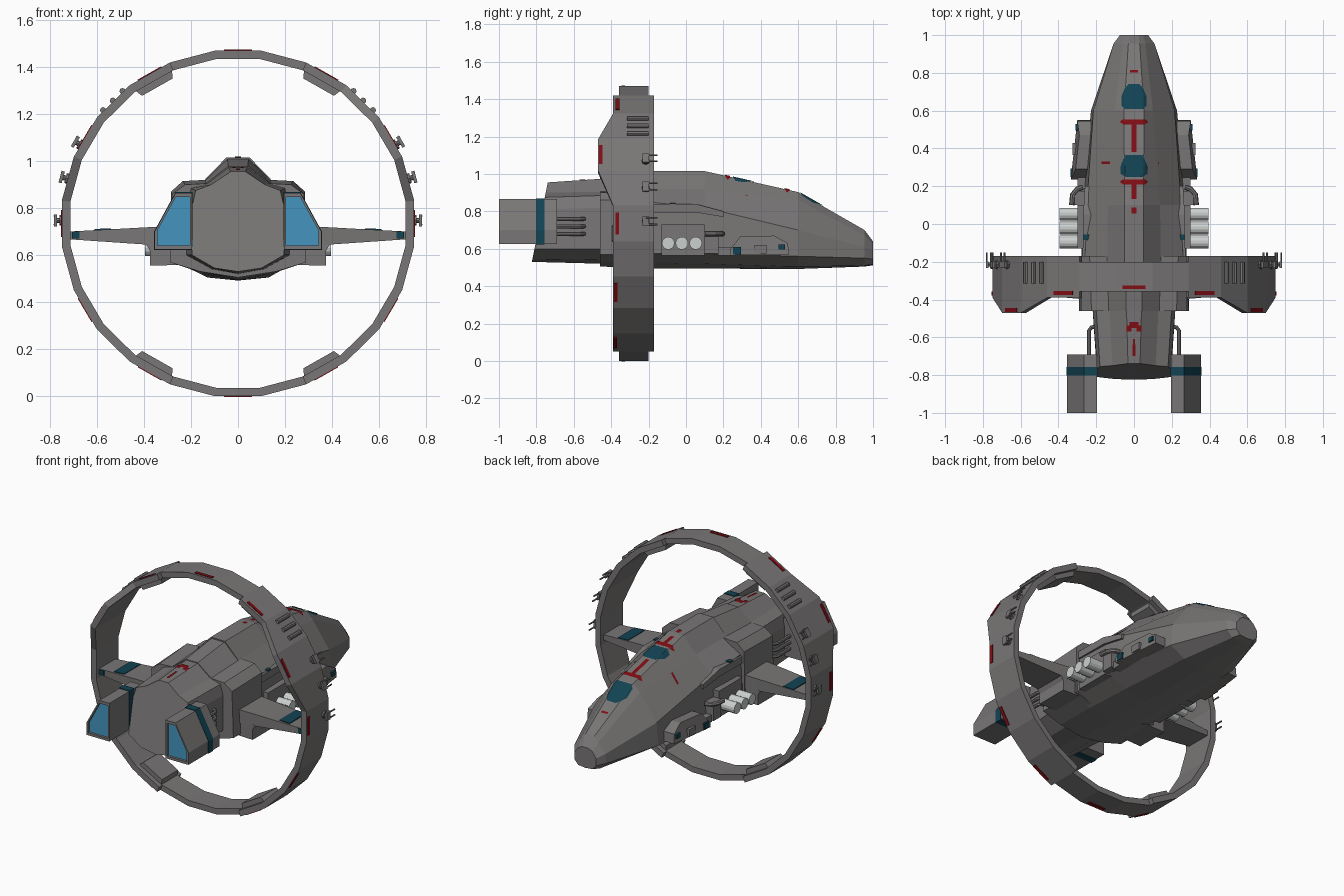
import bpy, bmesh, math
from mathutils import Vector, Matrix
from mathutils.bvhtree import BVHTree

if "Cube" in bpy.data.objects:
    bpy.data.objects.remove(bpy.data.objects["Cube"])


def material(name, rgb):
    m = bpy.data.materials.new(name)
    m.diffuse_color = (*rgb, 1)
    m.use_nodes = True
    m.node_tree.nodes["Principled BSDF"].inputs["Base Color"].default_value = m.diffuse_color
    return m


GREY = material("hull_grey", (0.19, 0.182, 0.18))
TEAL = material("dark_teal", (0.006, 0.055, 0.085))
RED = material("dark_red", (0.22, 0.004, 0.007))
BLUE = material("exhaust_blue", (0.06, 0.30, 0.52))
LIGHT = material("light_grey", (0.60, 0.63, 0.62))


def add(name, verts, faces, mat, mirror=False, M=None):
    if M:
        verts = [M @ Vector(v) for v in verts]
    me = bpy.data.meshes.new(name)
    me.from_pydata([tuple(v) for v in verts], [], faces)
    me.materials.append(mat)
    bm = bmesh.new()
    bm.from_mesh(me)
    bmesh.ops.recalc_face_normals(bm, faces=bm.faces)
    bm.to_mesh(me)
    bm.free()
    ob = bpy.data.objects.new(name, me)
    bpy.context.collection.objects.link(ob)
    if mirror:
        ob.modifiers.new("Mirror", 'MIRROR').use_mirror_merge = False
    return ob


def loft(name, rings, mat=GREY, mirror=False, M=None):
    """Skin a list of equal-length closed rings and cap both ends."""
    n = len(rings[0])
    verts = [p for r in rings for p in r]
    faces = [(k*n+i, k*n+(i+1) % n, (k+1)*n+(i+1) % n, (k+1)*n+i)
             for k in range(len(rings)-1) for i in range(n)]
    faces += [tuple(range(n)), tuple(range(len(verts)-n, len(verts)))]
    return add(name, verts, faces, mat, mirror, M)


def box(name, x, y, z, mat=GREY, mirror=False, M=None):
    ring = [(x[0], y[0]), (x[1], y[0]), (x[1], y[1]), (x[0], y[1])]
    return loft(name, [[(a, b, c) for a, b in ring] for c in z], mat, mirror, M)


def tube(name, path, r, mat=GREY, n=10, mirror=False, M=None):
    pts = [Vector(p) for p in path]
    rings = []
    for i, p in enumerate(pts):
        d = pts[min(i+1, len(pts)-1)] - pts[max(i-1, 0)]
        q = d.to_track_quat('Z', 'Y')
        rings.append([p + q @ Vector((r*math.cos(2*math.pi*k/n), r*math.sin(2*math.pi*k/n), 0))
                      for k in range(n)])
    return loft(name, rings, mat, mirror, M)


def section(y, half, shear=0):
    """Mirror a half profile (top to keel) into a full hull ring."""
    full = half + [(-x, z) for x, z in reversed(half[:-1])]
    return [(x, y + shear*(z-0.6), z) for x, z in full]


# ---- Main hull: nose, collar under the ring, tail
hull = [
    loft("front_hull", [
        section(1.0, [(.025, .64), (.05, .625), (.075, .59), (.075, .545), (.05, .517), (0, .512)]),
        section(.955, [(.03, .70), (.06, .672), (.108, .61), (.108, .55), (.07, .51), (0, .505)]),
        section(.60, [(.053, .903), (.10, .86), (.215, .70), (.228, .56), (.13, .505), (0, .492)]),
        section(.10, [(.05, 1.015), (.138, .92), (.25, .82), (.272, .575), (.15, .52), (0, .494)]),
        section(-.20, [(.05, 1.015), (.142, .92), (.26, .85), (.28, .575), (.16, .525), (0, .496)])]),
    loft("collar", [
        section(-.17, [(.045, 1.012), (.14, .92), (.235, .915), (.285, .87), (.29, .57), (.16, .527), (0, .497)]),
        section(-.46, [(.042, .978), (.135, .905), (.225, .90), (.28, .86), (.29, .57), (.16, .53), (0, .505)])]),
    loft("tail_hull", [
        section(-.44, [(.04, .975), (.13, .905), (.20, .885), (.22, .82), (.22, .60), (.11, .54), (0, .52)]),
        section(-.81, [(.032, .955), (.115, .90), (.18, .875), (.195, .81), (.195, .60), (.10, .545), (0, .53)], .2)])]
trees = [BVHTree.FromPolygons([v.co for v in o.data.vertices],
                              [tuple(p.vertices) for p in o.data.polygons]) for o in hull]


def decal(name, rows, mat, cx=0.0, mirror=False, cols=13):
    """Thin painted plate laid over the hull; rows are (y, half width)."""
    verts = []
    for y, w in rows:
        for i in range(cols):
            x = cx + w*(2*i/(cols-1) - 1)
            hits = [t.ray_cast(Vector((x, y, 3)), Vector((0, 0, -1)))[0] for t in trees]
            verts.append((x, y, max([h.z for h in hits if h] or [.9]) + .005))
    faces = [(k*cols+i, k*cols+i+1, (k+1)*cols+i+1, (k+1)*cols+i)
             for k in range(len(rows)-1) for i in range(cols-1)]
    ob = add(name, verts, faces, mat, mirror)
    if ob.data.polygons[0].normal.z < 0:
        ob.data.flip_normals()


# Painted top markings
decal("front_window", [(.61, .05), (.625, .065), (.68, .065), (.72, .048), (.74, .03)], TEAL)
decal("rear_window", [(.25, .045), (.265, .072), (.31, .07), (.345, .055), (.365, .045)], TEAL)
for y, y0 in ((.54, .38), (.222, .055)):
    decal("red_bar", [(y-.014, .055), (y, .075), (y+.014, .06)], RED)
    decal("red_stripe", [(y0, .012), (y-.014, .012)], RED, cols=3)
decal("nose_mark", [(.803, .022), (.815, .022)], RED, cols=5)
decal("side_dash", [(.318, .022), (.332, .022)], RED, .15, True, cols=5)
for y, c in ((-.53, .01), (-.55, .026)):
    decal("tail_chevron", [(y-.02, .014), (y+.012, .014)], RED, c, True, cols=5)
decal("tail_stripe", [(-.70, .008), (-.61, .006)], RED, cols=3)

# ---- Big ring: 24 flat segments, narrow at top and bottom, swept back at the shoulders
R, CZ, STEP = .741, .735, math.radians(15)


def rim(deg, r):
    a = math.radians(deg)
    return 1.02*r*math.sin(a), CZ + r*math.cos(a)


def back_edge(deg):
    d = abs((deg+180) % 360 - 180)
    return -.47 if 50 < d < 70 else -.39


for i in range(24):
    mid = 15*i
    d = abs((mid+180) % 360 - 180)
    narrow = d < 20 or d > 160
    rings = []
    for deg in (mid-7.5, mid+7.5):
        (xo, zo), (xi, zi) = rim(deg, R), rim(deg, R-.036)
        yb, yf = (-.357, -.20) if narrow else (back_edge(deg), -.17)
        rings.append([(xo, yb, zo), (xo, yf, zo), (xi, yf, zi), (xi, yb, zi)])
    loft("ring_segment", rings)


def frame(deg):
    """Local axes on the ring: x along the rim, y fore-aft, z outward."""
    a = math.radians(deg)
    mid = 15*round(deg/15)
    (x0, z0), (x1, z1) = rim(mid-7.5, R), rim(mid+7.5, R)
    o = Vector(((x0+x1)/2, 0, (z0+z1)/2))
    t = Vector((x1-x0, 0, z1-z0)).normalized()
    n = Vector((-t.z, 0, t.x))
    o += t*R*(a-math.radians(mid))
    return Matrix(((t.x, 0, n.x, o.x), (0, 1, 0, 0), (t.z, 0, n.z, o.z), (0, 0, 0, 1)))


# Red plates around the rim
for deg, y in ((0, -.335), (180, -.335)):
    box("rim_red_plate", (-.06, .06), (y-.01, y+.01), (-.002, .004), RED, M=frame(deg))
for deg, y in ((30, -.366), (60, -.456), (90, -.368), (120, -.375), (150, -.378)):
    box("rim_red_plate", (-.058, .058), (y-.01, y+.01), (-.002, .004), RED, True, frame(deg))
# Inner pads
for deg in (30, 150):
    prof = [(-.09, -.03), (-.075, -.065), (.075, -.065), (.09, -.03)]
    loft("ring_inner_pad", [[(x, y, z) for x, z in prof] for y in (-.36, -.20)],
         mirror=True, M=frame(deg))
# Vent bars and gun turrets
for off in (-.058, 0, .058):
    tube("vent_bar", [(off, -.315, .004), (off, -.20, .004)], .013, n=8, mirror=True, M=frame(45))
for deg in (63, 75, 89):
    M = frame(deg)
    tube("turret_stem", [(0, -.215, -.005), (0, -.215, .03)], .011, n=8, mirror=True, M=M)
    tube("turret_base", [(0, -.215, -.002), (0, -.215, .01)], .022, n=8, mirror=True, M=M)
    box("turret_head", (-.026, .026), (-.232, -.198), (.02, .034), GREY, True, M)
    for t in (-.018, .018):
        tube("turret_barrel", [(t, -.215, .03), (t, -.152, .03)], .005, n=6, mirror=True, M=M)

# ---- Struts joining hull and ring
def strut_ring(x, y0, y1, z0, z1):
    return [(x, y0, z0), (x, y1, z0), (x, y1, z1), (x, y0, z1)]


loft("strut", [strut_ring(.25, -.40, -.17, .638, .725), strut_ring(.36, -.39, -.18, .643, .72),
               strut_ring(.725, -.36, -.20, .668, .70)], mirror=True)
loft("strut_band", [strut_ring(.54, -.36, -.195, .665, .714), strut_ring(.61, -.36, -.195, .668, .7115)],
     TEAL, True)
box("strut_end_mark", (.675, .706), (-.370, -.362), (.67, .70), TEAL, True)
root = [(.2, .56), (.375, .555), (.375, .62), (.39, .645), (.36, .66), (.2, .66)]
loft("strut_root", [[(x, y, z) for x, z in root] for y in (-.39, -.18)], mirror=True)

# ---- Engines with recessed glowing exhausts
eng = [(.195, .625), (.355, .625), (.355, .70), (.265, .865), (.195, .865)]


def engine_ring(y, k):
    return [(.265+(x-.265)*k, y, .735+(z-.735)*k) for x, z in eng]


e = loft("engine", [engine_ring(-.69, 1), engine_ring(-1, 1), engine_ring(-1, .86),
                    engine_ring(-.985, .86)], mirror=True)
e.data.materials.append(BLUE)
e.data.polygons[len(e.data.polygons)-1].material_index = 1
loft("engine_band", [engine_ring(-.803, 1.03), engine_ring(-.757, 1.03)], TEAL, True)
for z in (.68, .72, .76):
    tube("fuel_pipe", [(.20, -.545, z), (.225, -.547, z), (.238, -.565, z), (.238, -.70, z)],
         .011, n=8, mirror=True)

# ---- Flank equipment: tanks, housings, pipes, pods, rails
box("tank_housing", (.2, .30), (-.13, .10), (.565, .73), mirror=True)
box("tank_bulkhead", (.2, .315), (.10, .175), (.575, .685), mirror=True)
for y in (-.095, -.022, .052):
    tube("tank", [(.28, y, .63), (.382, y, .63), (.395, y, .63)], .034, LIGHT, 14, True)
tube("bent_pipe", [(.27, .195, .68), (.30, .185, .68), (.325, .155, .68), (.33, .10, .68)], .014, n=8, mirror=True)
pod = [(.235, .565), (.235, .595), (.29, .665), (.47, .67), (.545, .63), (.55, .57)]
loft("side_pod", [[(.18, y, z) for y, z in pod],
                  [(.335-.11*(y-.235) - (.02 if z > .64 else 0), y, z) for y, z in pod]], mirror=True)
box("pod_hatch", (.27, .325), (.365, .43), (.575, .62), mirror=True)
box("pod_front_mark", (.29, .309), (.495, .53), (.595, .622), TEAL, True)
box("pod_rear_mark", (.30, .337), (.25, .295), (.57, .61), TEAL, True)
box("pod_link", (.2, .30), (.17, .25), (.565, .61), mirror=True)
rail = [(-.18, .795), (-.18, .84), (.05, .84), (.20, .80), (.20, .77), (.05, .795)]
loft("side_rail", [[(.2, y, z) for y, z in rail],
                   [(.272-.06*max(y, 0), y, z) for y, z in rail]], mirror=True)
box("rail_mark", (.235, .268), (-.085, -.055), (.838, .846), TEAL, True)
